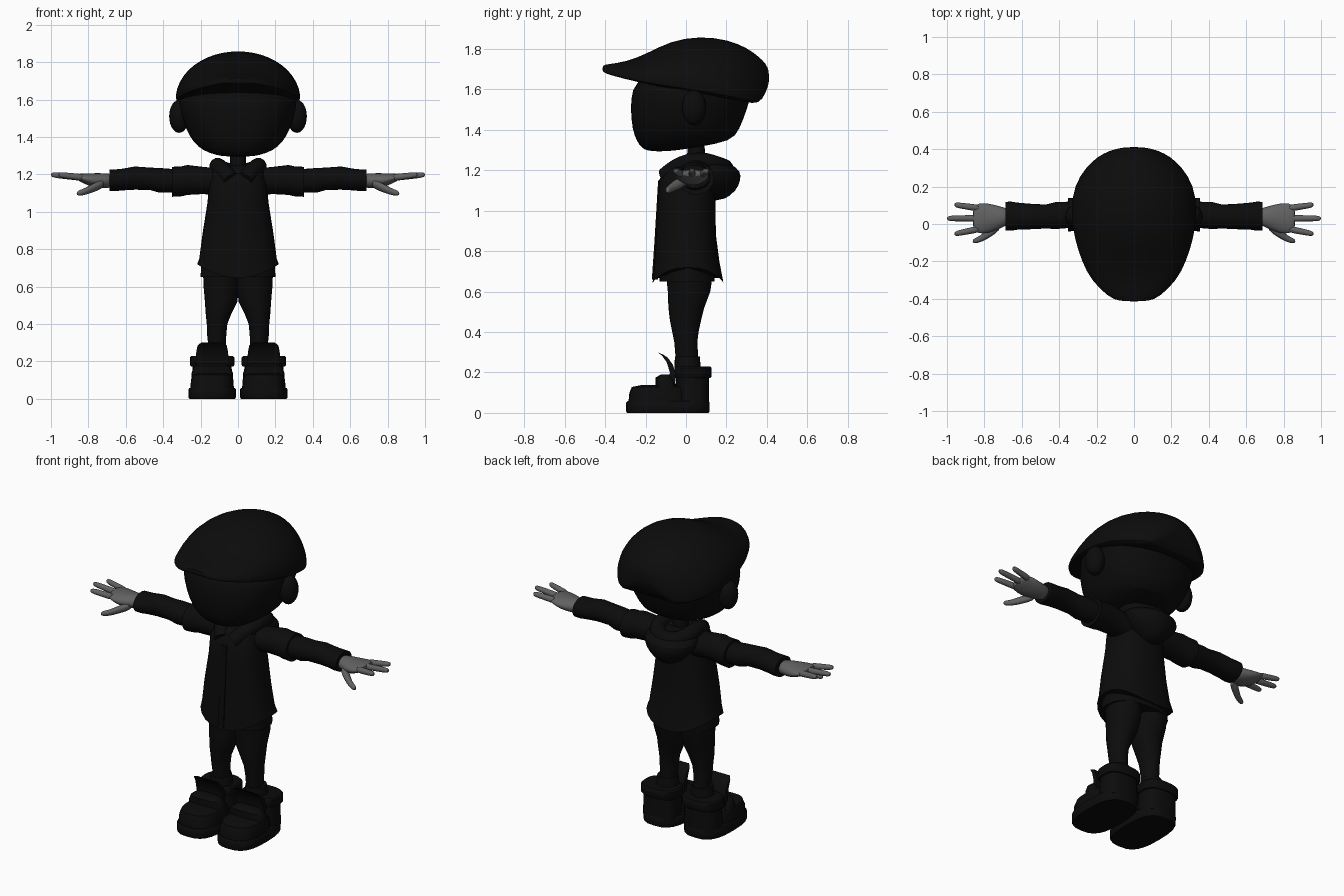
import bpy, bmesh, math
from mathutils import Vector

cube = bpy.data.objects.get("Cube")
if cube:
    bpy.data.objects.remove(cube)


def material(name, value):
    m = bpy.data.materials.new(name)
    m.use_nodes = True
    color = (value, value, value, 1)
    m.diffuse_color = color
    bsdf = m.node_tree.nodes["Principled BSDF"]
    bsdf.inputs["Base Color"].default_value = color
    bsdf.inputs["Roughness"].default_value = 0.9
    return m


BLACK = material("soft black", 0.0035)
GREY = material("hand grey", 0.12)
SEGS = 24


def finish(obj, mat, mirror=False, subdiv=0, angle=40):
    obj.data.materials.append(mat)
    bpy.ops.object.select_all(action='DESELECT')
    obj.select_set(True)
    bpy.context.view_layer.objects.active = obj
    if mirror:
        obj.modifiers.new("mirror", 'MIRROR').use_mirror_merge = False
    if subdiv:
        s = obj.modifiers.new("smooth", 'SUBSURF')
        s.levels = s.render_levels = subdiv
    bpy.ops.object.shade_smooth_by_angle(angle=math.radians(angle))
    return obj


def loft(name, rings, mat=BLACK, **options):
    """Skin a list of closed rings and cap both ends."""
    bm = bmesh.new()
    rows = [[bm.verts.new(p) for p in ring] for ring in rings]
    n = len(rows[0])
    for a, b in zip(rows, rows[1:]):
        for i in range(n):
            j = (i + 1) % n
            bm.faces.new((a[i], a[j], b[j], b[i]))
    bm.faces.new(rows[0][::-1])
    bm.faces.new(rows[-1])
    bmesh.ops.recalc_face_normals(bm, faces=bm.faces)
    mesh = bpy.data.meshes.new(name)
    bm.to_mesh(mesh)
    bm.free()
    obj = bpy.data.objects.new(name, mesh)
    bpy.context.collection.objects.link(obj)
    return finish(obj, mat, **options)


def oval(power=1.0):
    """Unit superellipse; smaller power is boxier."""
    out = []
    for i in range(SEGS):
        a = math.tau * i / SEGS
        c, s = math.cos(a), math.sin(a)
        out.append((math.copysign(abs(c) ** power, c), math.copysign(abs(s) ** power, s)))
    return out


def upright(name, sections, power=1.0, hem=0.0, **options):
    """Sections: z, x centre, x half width, y front, y back. Hem lifts the sides."""
    rings = []
    for k, (z, cx, hx, y0, y1) in enumerate(sections):
        lift = hem if k == 0 else 0
        rings.append([(cx + hx * u, (y0 + y1) / 2 + (y1 - y0) / 2 * v, z + lift * u * u)
                      for u, v in oval(power)])
    return loft(name, rings, **options)


def sideways(name, sections, power=1.0, **options):
    """Sections along x: x, z centre, z half height, y centre, y half width."""
    rings = [[(x, cy + hy * u, cz + hz * v) for u, v in oval(power)]
             for x, cz, hz, cy, hy in sections]
    return loft(name, rings, mirror=True, **options)


# Head, ears and neck
upright("head", [(1.293, 0, .08, -.19, -.08), (1.315, 0, .16, -.225, .06),
                 (1.345, 0, .215, -.245, .23), (1.40, 0, .262, -.268, .265),
                 (1.50, 0, .303, -.277, .305), (1.60, 0, .322, -.272, .33),
                 (1.68, 0, .30, -.22, .34)], power=.88, subdiv=1)
bpy.ops.mesh.primitive_uv_sphere_add(segments=24, ring_count=14, location=(.315, .04, 1.51))
ear = bpy.context.object
ear.name = "ears"
for v in ear.data.vertices:
    v.co = Vector((v.co.x * .053, v.co.y * .06, v.co.z * .088))
    v.co += ear.location
ear.location = (0, 0, 0)
finish(ear, BLACK, mirror=True)
upright("neck", [(1.15, 0, .045, .0, .1), (1.37, 0, .04, .01, .09)])

# Flat cap, skinned front to back: y, half width, underside z, top z
cap_rings = []
for y, w, low, top in [(-.415, .08, 1.69, 1.72), (-.39, .14, 1.675, 1.725),
                       (-.30, .235, 1.652, 1.737), (-.20, .285, 1.628, 1.775),
                       (-.08, .325, 1.605, 1.842), (.07, .348, 1.58, 1.868),
                       (.21, .325, 1.555, 1.848), (.30, .265, 1.537, 1.81),
                       (.36, .20, 1.527, 1.765), (.395, .13, 1.58, 1.73),
                       (.412, .05, 1.64, 1.69)]:
    half = SEGS // 2
    arch = [(w * math.cos(math.pi * i / half), y,
             low + (top - low) * math.sin(math.pi * i / half) ** .93) for i in range(half + 1)]
    under = [(w * (-1 + 2 * i / half), y, low) for i in range(1, half)]
    cap_rings.append(arch + under)
loft("flat_cap", cap_rings, subdiv=1, angle=50)

# Jacket body, shirt hem and front placket
upright("jacket", [(.645, 0, .218, -.165, .185), (.75, 0, .207, -.157, .165),
                   (.88, 0, .19, -.15, .148), (1.05, 0, .163, -.14, .145),
                   (1.15, 0, .155, -.134, .14), (1.215, 0, .14, -.10, .13),
                   (1.25, 0, .075, -.03, .10)], power=.85, hem=.075)
upright("shirt_hem", [(.65, 0, .20, -.13, .14), (.78, 0, .195, -.13, .14)], power=.85)
loft("placket", [[(-.018, y, z), (.018, y, z), (.018, y + .03, z), (-.018, y + .03, z)]
                 for y, z in [(-.169, .66), (-.156, .85), (-.144, 1.05), (-.138, 1.15)]])

# Lowered hood and its rolled collar
upright("hood", [(1.05, 0, .03, .11, .185), (1.10, 0, .10, .06, .252),
                 (1.15, 0, .145, .04, .27), (1.195, 0, .165, .0, .275),
                 (1.235, 0, .15, .0, .22), (1.25, 0, .09, .02, .17)], subdiv=1)
curve = bpy.data.curves.new("collar", 'CURVE')
curve.dimensions = '3D'
curve.bevel_depth = .045
curve.bevel_resolution = 4
curve.use_fill_caps = True
side = [(.035, -.10, 1.17), (.085, -.04, 1.225), (.115, .07, 1.25), (.09, .16, 1.225)]
path = side + [(0, .2, 1.205)] + [(-x, y, z) for x, y, z in reversed(side)]
spline = curve.splines.new('NURBS')
spline.points.add(len(path) - 1)
for p, co in zip(spline.points, path):
    p.co = (*co, 1)
spline.use_endpoint_u = True
spline.order_u = 3
collar = bpy.data.objects.new("collar", curve)
bpy.context.collection.objects.link(collar)
curve.materials.append(BLACK)

# Sleeves
sideways("short_sleeves", [(.06, 1.15, .08, .03, .09), (.18, 1.167, .072, .045, .082),
                           (.27, 1.17, .08, .048, .085), (.30, 1.163, .08, .05, .086),
                           (.352, 1.16, .08, .05, .09)])
sideways("long_sleeves", [(.33, 1.165, .062, .05, .07), (.42, 1.168, .066, .045, .072),
                          (.47, 1.176, .06, .04, .064), (.55, 1.18, .062, .04, .068),
                          (.62, 1.172, .058, .042, .072), (.66, 1.168, .058, .042, .078),
                          (.687, 1.168, .058, .042, .076)])

# Hands: palm, three fingers and thumb
sideways("palms", [(.66, 1.167, .036, .04, .042), (.72, 1.165, .042, .035, .06),
                   (.78, 1.168, .038, .03, .082), (.83, 1.18, .026, .03, .082),
                   (.865, 1.187, .016, .03, .066)], mat=GREY, subdiv=1)
for label, root, tip, y0, y1 in [("back", .82, .96, .083, .103), ("middle", .82, 1.0, .03, .03),
                                 ("front", .82, .96, -.025, -.053)]:
    spots = []
    for t, r in [(0, .02), (.4, .017), (.75, .016), (.94, .014), (1, .007)]:
        spots.append((root + (tip - root) * t, 1.182 + .016 * t, r, y0 + (y1 - y0) * t, r))
    sideways(label + "_fingers", spots, mat=GREY, subdiv=1)
sideways("thumbs", [(.71, 1.155, .025, .0, .03), (.77, 1.13, .025, -.045, .028),
                    (.82, 1.107, .018, -.08, .018), (.85, 1.1, .016, -.09, .015),
                    (.863, 1.098, .007, -.092, .007)], mat=GREY, subdiv=1)

# Trousers
upright("trousers", [(.70, .092, .096, -.10, .135), (.60, .09, .094, -.09, .12),
                     (.52, .09, .087, -.087, .09), (.46, .103, .070, -.08, .075),
                     (.40, .112, .055, -.068, .062), (.35, .114, .052, -.058, .056),
                     (.28, .112, .046, -.052, .06), (.15, .112, .05, -.05, .065)], mirror=True)

# Shoes: sole, toe box, heel, strap, ankle collar and curled tongue
CX = .138
upright("soles", [(0, CX, .122, -.292, .112), (.008, CX, .127, -.296, .117),
                  (.05, CX, .127, -.296, .117), (.058, CX, .122, -.29, .112)],
        power=.7, mirror=True)
upright("toe_boxes", [(.05, CX, .116, -.285, .02), (.10, CX, .114, -.28, .02),
                      (.128, CX, .104, -.268, .01), (.138, CX, .07, -.22, -.02)],
        power=.75, mirror=True)
upright("heels", [(.04, CX, .108, -.05, .113), (.18, CX, .104, -.05, .113)],
        power=.75, mirror=True)
upright("ankle_collars", [(.172, CX, .112, -.05, .12), (.18, CX, .118, -.055, .126),
                          (.222, CX, .118, -.055, .126), (.23, CX, .11, -.05, .12)],
        power=.75, mirror=True)
upright("straps", [(.06, CX, .112, -.145, -.03), (.14, CX, .11, -.15, -.05),
                   (.175, CX, .095, -.15, -.06), (.19, CX, .07, -.125, -.08)],
        power=.6, mirror=True)
loft("tongues", [[(CX - w, y, z), (CX + w, y, z), (CX + w, y + .03, z - .012),
                  (CX - w, y + .03, z - .012)]
                 for w, y, z in [(.085, -.085, .15), (.088, -.08, .2), (.085, -.095, .25),
                                 (.078, -.12, .285), (.06, -.142, .3)]], mirror=True)
upright("ankle_cuffs", [(.2, .118, .07, -.058, .075), (.28, .118, .058, -.055, .068)],
        mirror=True)
